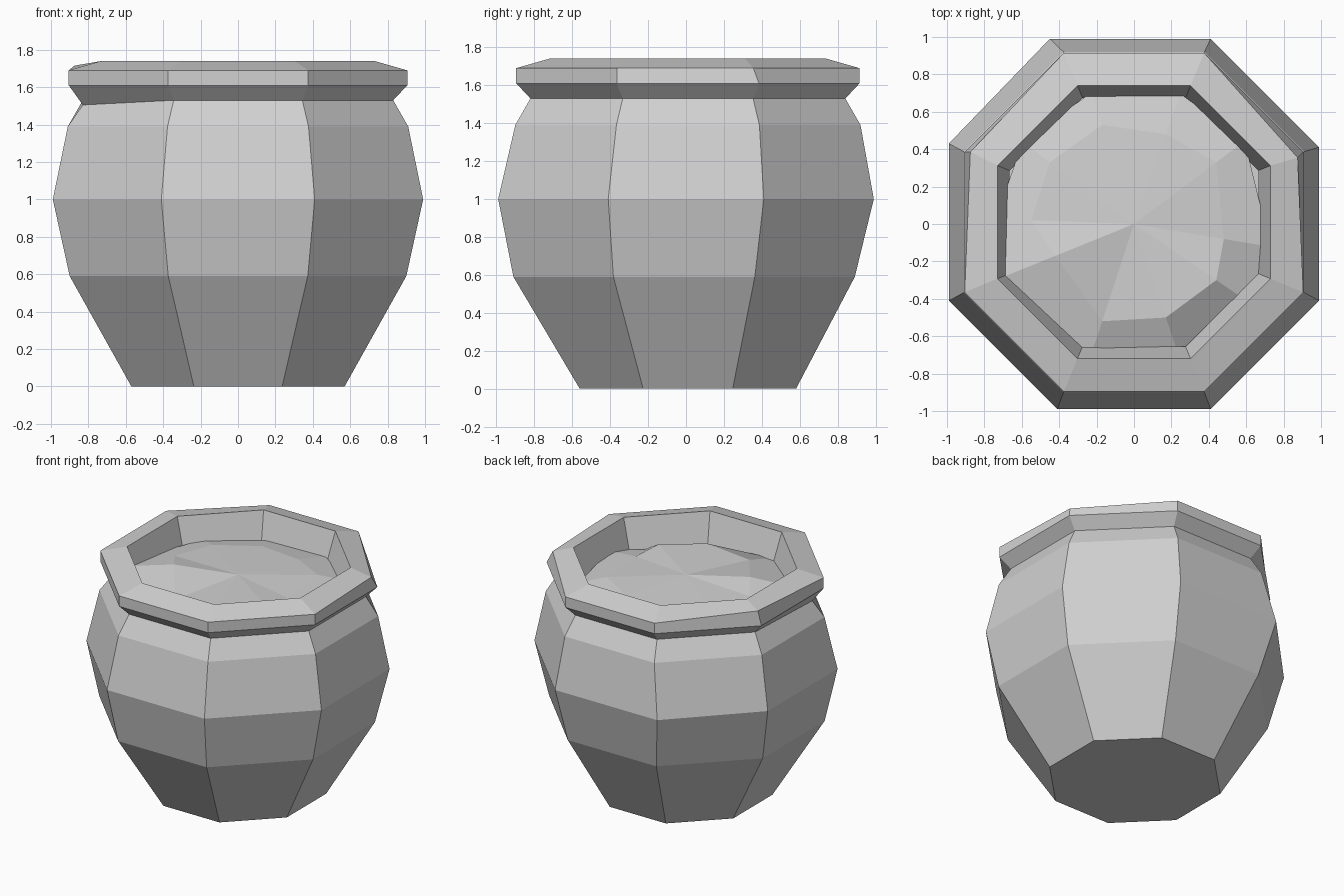
import bpy
import bmesh
import math

cube = bpy.data.objects.get("Cube")
if cube:
    bpy.data.objects.remove(cube, do_unlink=True)

SIDES = 8

# One plain grey clay colour
clay = bpy.data.materials.new("grey clay")
clay.use_nodes = True
clay.diffuse_color = (0.64, 0.64, 0.64, 1)
clay.node_tree.nodes["Principled BSDF"].inputs["Base Color"].default_value = (0.64, 0.64, 0.64, 1)


def finish(bm, name):
    mesh = bpy.data.meshes.new(name)
    bm.to_mesh(mesh)
    bm.free()
    mesh.materials.append(clay)
    obj = bpy.data.objects.new(name, mesh)
    bpy.context.collection.objects.link(obj)
    return obj


def octagon(bm, apothem, z, shift=0.0):
    radius = apothem / math.cos(math.pi / SIDES)
    angles = [math.tau * (k + 0.5) / SIDES for k in range(SIDES)]
    return [bm.verts.new((radius * math.cos(a), radius * math.sin(a) + shift, z)) for a in angles]


def bridge(bm, lower, upper):
    n = len(lower)
    for i in range(n):
        j = (i + 1) % n
        bm.faces.new((lower[i], lower[j], upper[j], upper[i]))


# Pot: base, belly, neck, rim and inner wall (apothem, height, y shift)
profile = [
    (0.57, 0.0, 0.01),
    (0.90, 0.59, -0.01),
    (0.99, 1.0, 0.0),
    (0.91, 1.39, 0.01),
    (0.83, 1.53, 0.01),
    (0.905, 1.61, 0.01),
    (0.905, 1.69, 0.01),
    (0.73, 1.74, 0.01),
    (0.665, 1.52, 0.01),
    (0.665, 1.45, 0.01),
]
bm = bmesh.new()
rings = [octagon(bm, *p) for p in profile]
bm.faces.new(rings[0][::-1])
bm.faces.new(rings[-1])
for lower, upper in zip(rings, rings[1:]):
    bridge(bm, lower, upper)

# Worn, slightly uneven corners
rings[2][2].co.x -= 0.04
rings[2][3].co.y += 0.02
rings[4][4].co.z = 1.505
rings[6][0].co.x -= 0.03
rings[6][0].co.y -= 0.03
rings[6][3].co.x += 0.03
rings[6][3].co.z = 1.715
finish(bm, "pot")

# Contents: a low uneven mound that fills the neck
mound = [
    (0.44, 0.33, 1.60), (0.17, 0.48, 1.59), (-0.17, 0.53, 1.58),
    (-0.45, 0.33, 1.59), (-0.55, 0.02, 1.60), (-0.42, -0.17, 1.64),
    (-0.17, -0.52, 1.57), (0.17, -0.50, 1.61), (0.44, -0.30, 1.61),
    (0.48, -0.08, 1.59),
]
bm = bmesh.new()
crown = [bm.verts.new(p) for p in mound]
edge = []
for x, y, z in mound:
    grow = 0.74 / math.hypot(x, y)
    drop = 0.12 if x > 0.1 and y < -0.2 else 0.04
    edge.append(bm.verts.new((x * grow, y * grow, z - drop)))
bridge(bm, edge, crown)
peak = bm.verts.new((0, 0, 1.61))
for i in range(len(crown)):
    bm.faces.new((crown[i], crown[(i + 1) % len(crown)], peak))
finish(bm, "contents")
